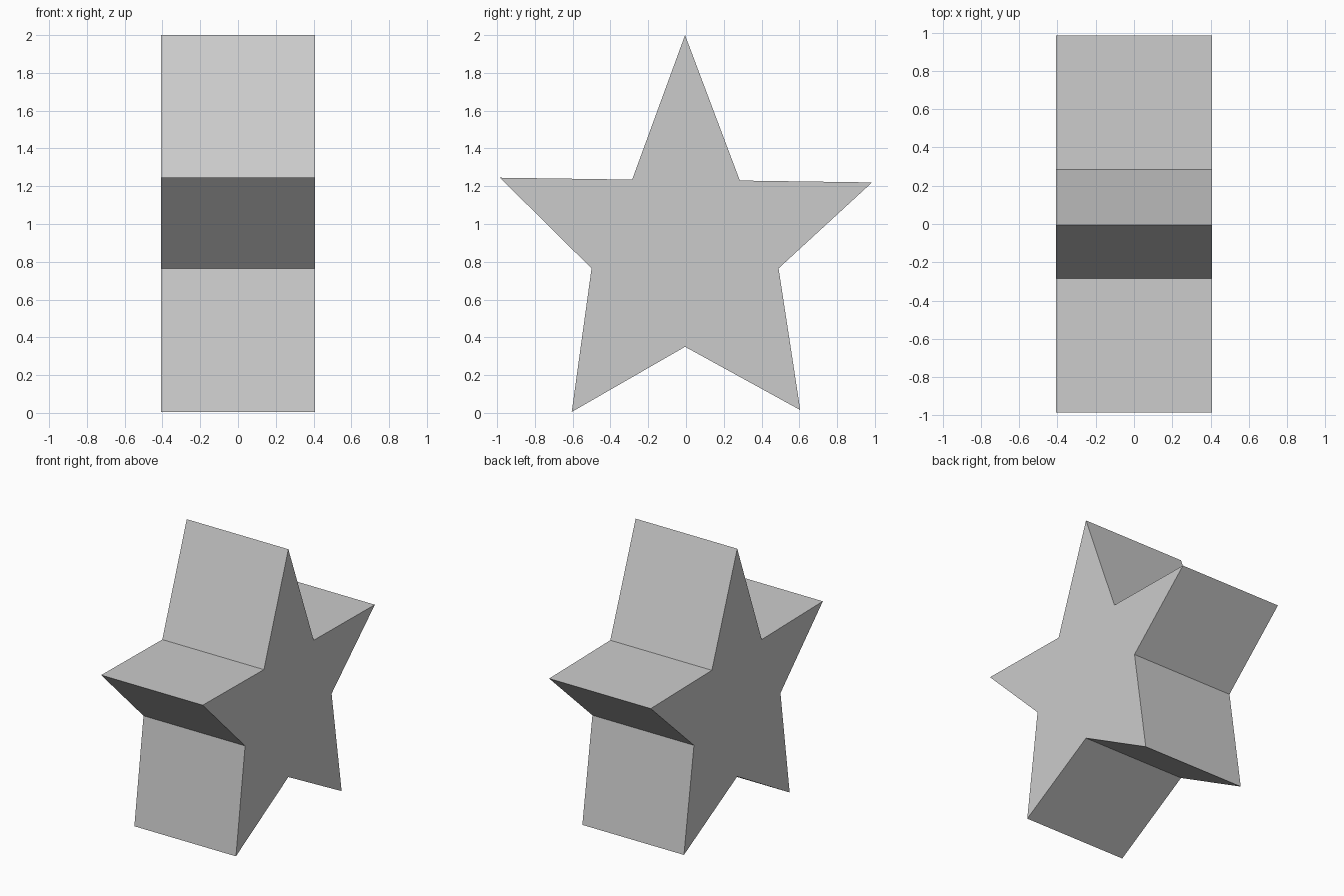
import bpy
import bmesh

default = bpy.data.objects.get("Cube")
if default:
    bpy.data.objects.remove(default)

# Single plain grey
grey = bpy.data.materials.new("light_grey")
grey.use_nodes = True
colour = (0.6, 0.6, 0.6, 1)
grey.diffuse_color = colour
grey.node_tree.nodes["Principled BSDF"].inputs["Base Color"].default_value = colour

# Star outline as (y, z), tips and notches alternating from the top tip
outline = [(-0.005, 2.0), (0.285, 1.23), (0.985, 1.22), (0.49, 0.765), (0.605, 0.015),
           (-0.005, 0.35), (-0.605, 0.005), (-0.5, 0.765), (-0.985, 1.245), (-0.285, 1.235)]
half_depth = 0.407

# Extrude the outline along x into a solid star
bm = bmesh.new()
cap = bm.faces.new([bm.verts.new((-half_depth, y, z)) for y, z in outline])
result = bmesh.ops.extrude_face_region(bm, geom=[cap], use_keep_orig=True)
moved = [v for v in result["geom"] if isinstance(v, bmesh.types.BMVert)]
bmesh.ops.translate(bm, verts=moved, vec=(2 * half_depth, 0, 0))
bmesh.ops.recalc_face_normals(bm, faces=bm.faces)

mesh = bpy.data.meshes.new("star_prism")
bm.to_mesh(mesh)
bm.free()
mesh.materials.append(grey)
star = bpy.data.objects.new("star_prism", mesh)
bpy.context.collection.objects.link(star)
